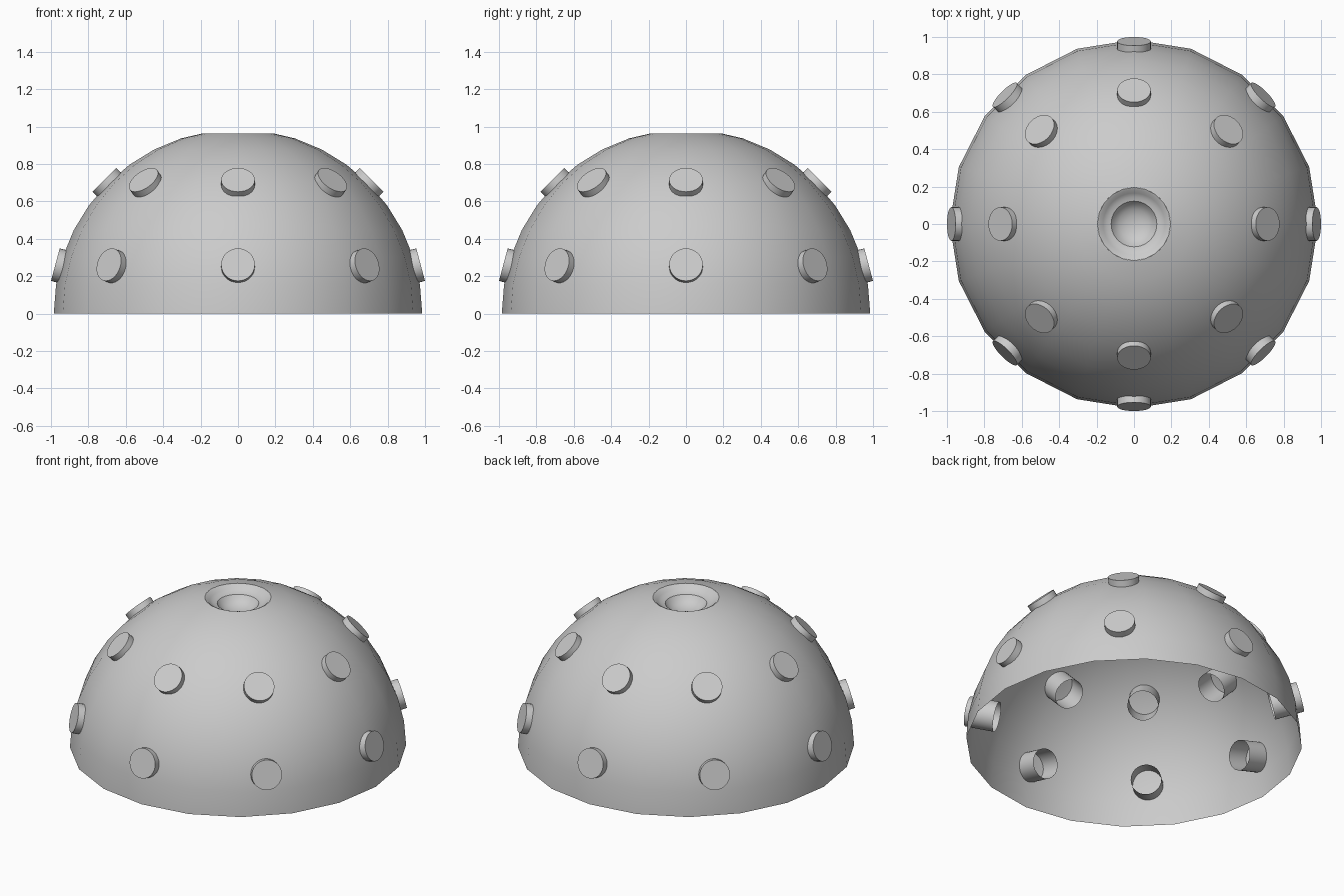
import bpy, bmesh, math
from mathutils import Vector

if "Cube" in bpy.data.objects:
    bpy.data.objects.remove(bpy.data.objects["Cube"])

R = 0.985          # dome radius
CAP = 1.011        # distance of stud caps from the centre
INNER = 0.835      # distance of the open inner stud ends


def finish(bm, name, angle=35):
    me = bpy.data.meshes.new(name)
    bm.to_mesh(me)
    bm.free()
    ob = bpy.data.objects.new(name, me)
    bpy.context.collection.objects.link(ob)
    bpy.ops.object.select_all(action='DESELECT')
    ob.select_set(True)
    bpy.context.view_layer.objects.active = ob
    bpy.ops.object.shade_smooth_by_angle(angle=math.radians(angle))
    return ob


def lathe(name, profile, sides, angle=35):
    bm = bmesh.new()
    vs = [bm.verts.new((r, 0, z)) for r, z in profile]
    es = [bm.edges.new(p) for p in zip(vs, vs[1:])]
    bmesh.ops.spin(bm, geom=vs + es, cent=(0, 0, 0), axis=(0, 0, 1),
                   angle=math.tau, steps=sides, use_duplicate=False)
    bmesh.ops.remove_doubles(bm, verts=bm.verts, dist=1e-4)
    bmesh.ops.recalc_face_normals(bm, faces=bm.faces)
    # outward/upward facing surfaces
    if sum(f.normal.z * f.calc_area() for f in bm.faces) < 0:
        bmesh.ops.reverse_faces(bm, faces=bm.faces)
    return finish(bm, name, angle)


# Open half-sphere shell, ending at the rim of the top socket
arc = [(R * math.cos(math.radians(a)), R * math.sin(math.radians(a)))
       for a in range(0, 73, 9)]
lathe("dome_shell", arc + [(0.195, 0.962)], 20)

# Sunken socket: rounded funnel, then a shallow bowl
lathe("top_socket", [(0.195, 0.962), (0.183, 0.957), (0.165, 0.941),
                     (0.145, 0.929), (0.122, 0.924)], 40)
lathe("top_bowl", [(0.122, 0.924), (0.105, 0.900), (0.08, 0.882),
                   (0.045, 0.869), (0, 0.865)], 40)


# Round studs: capped outside, open inside the shell
def stud(name, azimuth, elevation):
    a, e = math.radians(azimuth), math.radians(elevation)
    d = Vector((math.cos(a) * math.cos(e), math.sin(a) * math.cos(e), math.sin(e)))
    ob = lathe(name, [(0.09, INNER), (0.09, CAP), (0, CAP)], 32)
    ob.rotation_euler = d.to_track_quat('Z', 'Y').to_euler()


for row, elevation in (("lower", 15), ("upper", 45)):
    for i in range(8):
        stud(f"{row}_stud_{i + 1}", i * 45, elevation)
